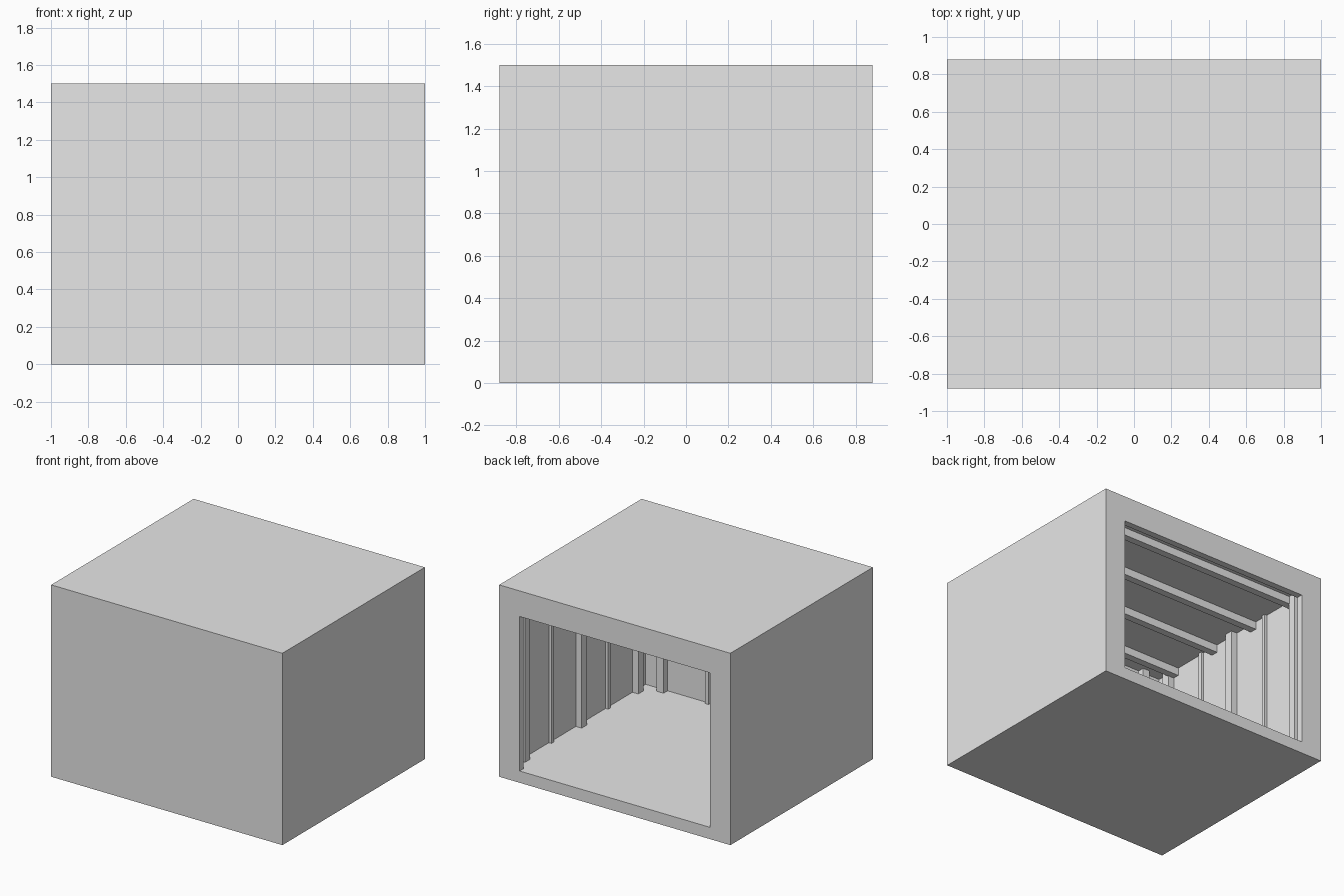
import bpy

cube = bpy.data.objects.get("Cube")
if cube:
    bpy.data.objects.remove(cube, do_unlink=True)

# Single plain grey
grey = bpy.data.materials.new("plain_grey")
grey.use_nodes = True
GREY = (0.8, 0.8, 0.8, 1)
grey.diffuse_color = GREY
grey.node_tree.nodes["Principled BSDF"].inputs["Base Color"].default_value = GREY


def box(name, low, high):
    """Box spanning two opposite corners."""
    bpy.ops.mesh.primitive_cube_add(size=1)
    ob = bpy.context.object
    ob.name = name
    for v in ob.data.vertices:
        v.co = [h if c > 0 else l for c, l, h in zip(v.co, low, high)]
    ob.data.materials.append(grey)
    return ob


def cut(target, cutter):
    """Subtract the cutter from the target, then drop the cutter."""
    mod = target.modifiers.new("cut", "BOOLEAN")
    mod.operation = "DIFFERENCE"
    mod.solver = "EXACT"
    mod.object = cutter
    cutter.hide_render = True
    bpy.context.view_layer.objects.active = target
    bpy.ops.object.modifier_apply(modifier=mod.name)
    bpy.data.objects.remove(cutter, do_unlink=True)


# Inner limits of the room
WALL_X, WALL_Y, FLOOR, CEILING = 0.93, 0.83, 0.088, 1.40
EMBED = 0.01  # how far ribs sink into the shell

# Hollow shell with an opening in the back wall
shell = box("room_shell", (-1, -0.88, 0), (1, 0.88, 1.5))
cut(shell, box("room_cutter", (-WALL_X, -WALL_Y, FLOOR), (WALL_X, WALL_Y, CEILING)))
cut(shell, box("opening_cutter", (-0.823, 0.75, 0.092), (0.823, 1, 1.30)))

BOTTOM, TOP = FLOOR - EMBED, CEILING + EMBED


def side_post(name, y, width, depth):
    """Matching posts on the left and right walls."""
    for side, sign in (("left", 1), ("right", -1)):
        xs = sorted((sign * (WALL_X - depth), sign * (WALL_X + EMBED)))
        box(f"{side}_{name}", (xs[0], y - width / 2, BOTTOM),
            (xs[1], y + width / 2, TOP))


def front_post(name, x, width, depth):
    """Post on the inside of the front wall."""
    box(f"front_{name}", (x - width / 2, -WALL_Y - EMBED, BOTTOM),
        (x + width / 2, -WALL_Y + depth, TOP))


# Wide posts alternate with thin battens
for step in (-1, 0, 1):
    side_post("wall_post", 0.70 * step, 0.065, 0.05)
    front_post("wall_post", 0.77 * step, 0.06, 0.05)
for step in (-1, 1):
    side_post("wall_batten", 0.35 * step, 0.03, 0.022)
    front_post("wall_batten", 0.385 * step, 0.03, 0.022)

# Ceiling beams running across the room
for step in (-1.5, -0.5, 0.5, 1.5):
    y = 0.43 * step
    box("ceiling_beam", (-WALL_X - EMBED, y - 0.028, CEILING - 0.06),
        (WALL_X + EMBED, y + 0.028, TOP))
